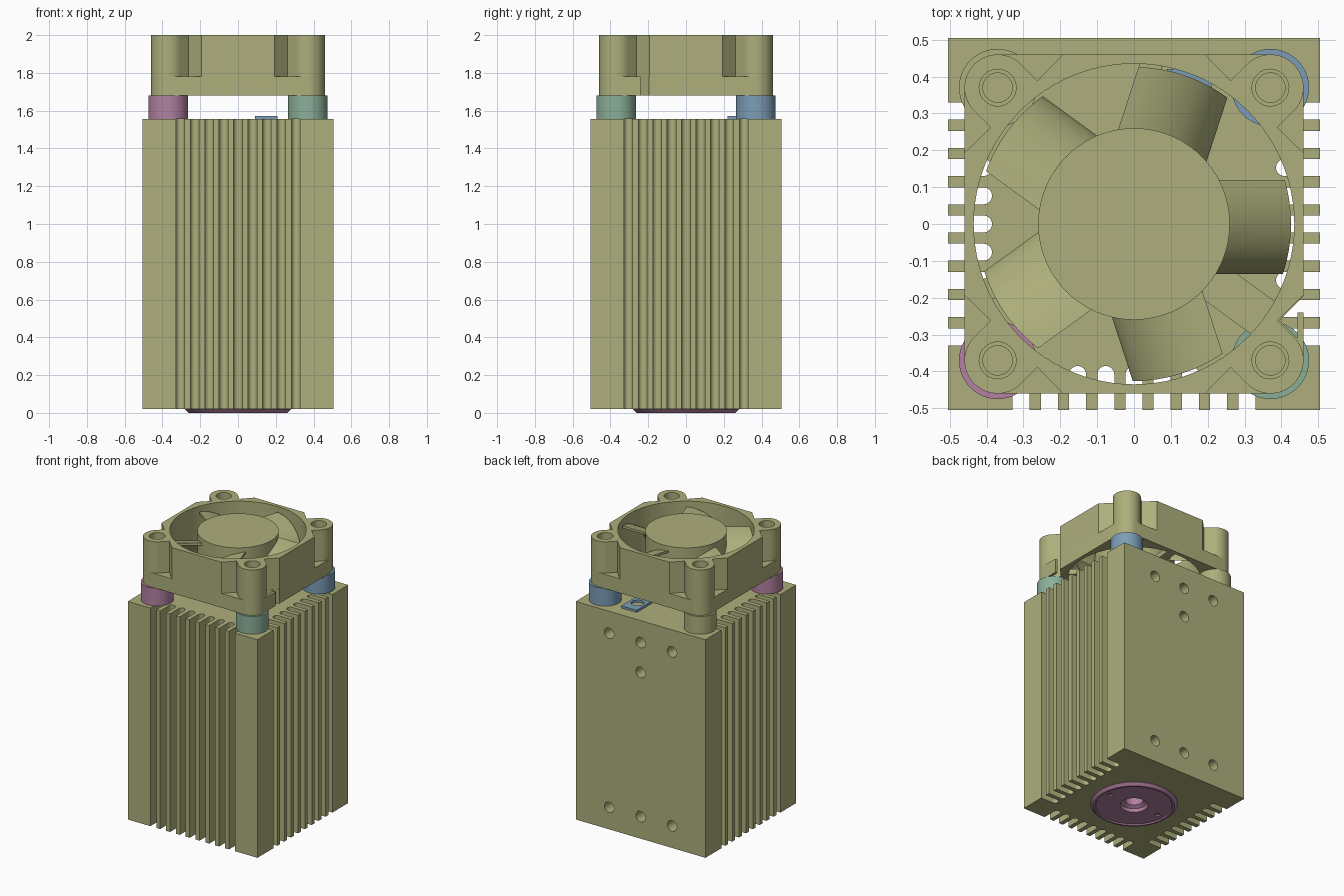
import bpy, bmesh, math
from math import sin, cos, pi, radians, sqrt

if "Cube" in bpy.data.objects:
    bpy.data.objects.remove(bpy.data.objects["Cube"])


def material(name, rgb):
    m = bpy.data.materials.new(name)
    m.diffuse_color = (*rgb, 1)
    m.use_nodes = True
    m.node_tree.nodes["Principled BSDF"].inputs["Base Color"].default_value = m.diffuse_color
    return m


KHAKI = material("khaki", (0.42, 0.43, 0.20))
PINK = material("pink", (0.45, 0.22, 0.36))
BLUE = material("blue", (0.20, 0.34, 0.47))
GREEN = material("sage_green", (0.26, 0.43, 0.32))


def finish(o, mat, angle=30):
    o.data.materials.clear()
    o.data.materials.append(mat)
    bpy.ops.object.select_all(action='DESELECT')
    o.select_set(True)
    bpy.context.view_layer.objects.active = o
    bpy.ops.object.shade_smooth_by_angle(angle=radians(angle))
    return o


def mesh_object(name, bm, mat):
    bmesh.ops.recalc_face_normals(bm, faces=bm.faces)
    me = bpy.data.meshes.new(name)
    bm.to_mesh(me)
    bm.free()
    o = bpy.data.objects.new(name, me)
    bpy.context.collection.objects.link(o)
    return finish(o, mat)


def circle(x, y, r, n=48):
    return [(x + r * cos(2 * pi * i / n), y + r * sin(2 * pi * i / n)) for i in range(n)]


def prism(name, loops, z0, z1, mat):
    """Extrude an outline (first loop) with holes (other loops) from z0 to z1."""
    cu = bpy.data.curves.new(name, 'CURVE')
    cu.dimensions = '2D'
    cu.fill_mode = 'BOTH'
    cu.extrude = (z1 - z0) / 2
    for pts in loops:
        s = cu.splines.new('POLY')
        s.points.add(len(pts) - 1)
        for p, (x, y) in zip(s.points, pts):
            p.co = (x, y, 0, 1)
        s.use_cyclic_u = True
    o = bpy.data.objects.new(name, cu)
    bpy.context.collection.objects.link(o)
    bpy.ops.object.select_all(action='DESELECT')
    o.select_set(True)
    bpy.context.view_layer.objects.active = o
    bpy.ops.object.convert(target='MESH')
    o = bpy.context.view_layer.objects.active
    bm = bmesh.new()
    bm.from_mesh(o.data)
    bmesh.ops.remove_doubles(bm, verts=bm.verts, dist=1e-5)
    bmesh.ops.recalc_face_normals(bm, faces=bm.faces)
    bmesh.ops.translate(bm, verts=bm.verts, vec=(0, 0, (z0 + z1) / 2))
    bm.to_mesh(o.data)
    bm.free()
    return finish(o, mat)


def turn(pts, k):
    """Rotate 2D points by k quarter turns."""
    for _ in range(k):
        pts = [(-y, x) for x, y in pts]
    return pts


def lathe(name, profile, mat, n=64):
    bm = bmesh.new()
    rings = [[bm.verts.new((r * cos(2 * pi * i / n), r * sin(2 * pi * i / n), z))
              for i in range(n)] for r, z in profile]
    for a, b in zip(rings, rings[1:]):
        for i in range(n):
            bm.faces.new((a[i], a[(i + 1) % n], b[(i + 1) % n], b[i]))
    bm.faces.new(rings[0])
    bm.faces.new(rings[-1])
    return mesh_object(name, bm, mat)


def cut(target, cutters):
    for c in cutters:
        m = target.modifiers.new("cut", 'BOOLEAN')
        m.operation = 'DIFFERENCE'
        m.solver = 'EXACT'
        m.object = c
        bpy.context.view_layer.objects.active = target
        bpy.ops.object.modifier_apply(modifier=m.name)
        bpy.data.objects.remove(c)


# heat sink body: slots on front, right and left, plain back
H = 0.505
slotted = [(-H, -H)]
for i in range(-4, 5):
    c = i * 0.0765
    slotted.append((c - 0.023, -H))
    slotted += [(c - 0.023 * cos(pi * j / 8), -0.408 + 0.023 * sin(pi * j / 8)) for j in range(9)]
    slotted.append((c + 0.023, -H))
body = prism("heat_sink_body", [slotted + turn(slotted, 1) + [(H, H)] + turn(slotted, 3)],
             0.02, 1.555, KHAKI)

# mounting holes in the back and the lens bore in the bottom
cutters = []


def drill(loc, r, depth, rot):
    bpy.ops.mesh.primitive_cylinder_add(vertices=32, radius=r, depth=depth, location=loc, rotation=rot)
    c = bpy.context.object
    c.hide_render = True
    cutters.append(c)


for x, z in [(-0.245, 1.40), (0, 1.40), (0.245, 1.40), (0, 1.19),
             (-0.245, 0.175), (0, 0.175), (0.245, 0.175)]:
    drill((x, H, z), 0.037, 0.2, (pi / 2, 0, 0))
drill((0, 0, 0), 0.11, 0.4, (0, 0, 0))
cut(body, cutters)
finish(body, KHAKI)

# lens ring underneath
ring = lathe("lens_ring", [(0.105, 0.19), (0.105, 0.021), (0.28, 0.021), (0.28, 0.018), (0.262, 0.0),
                           (0.25, 0.0), (0.245, 0.008), (0.09, 0.008), (0.085, 0.03),
                           (0.06, 0.045), (0.06, 0.17)], PINK)
cutters = []
for x in (-0.2, 0.2):
    drill((x, 0, 0), 0.018, 0.034, (0, 0, 0))
cut(ring, cutters)
finish(ring, PINK)

# four spacers under the fan
L = 0.37
for name, sx, sy, mat in [("front_left", -1, -1, PINK), ("front_right", 1, -1, GREEN),
                          ("back_right", 1, 1, BLUE), ("back_left", -1, 1, KHAKI)]:
    prism("spacer_" + name, [circle(sx * L, sy * L, 0.105), circle(sx * L, sy * L, 0.04, 32)],
          1.555, 1.68, mat)

# small connector on the body top
prism("connector", [[(0.09, 0.22), (0.21, 0.22), (0.21, 0.42), (0.09, 0.42)],
                    circle(0.15, 0.325, 0.042, 32)], 1.555, 1.571, BLUE)


# fan frame: rounded base plate, then notched housing with corner lugs
def lug_arc():
    return [(L + 0.09 * cos(a), -L + 0.09 * sin(a)) for a in [radians(-90 + 7.5 * i) for i in range(13)]]


def lug_holes(r):
    return [circle(sx * L, sy * L, r, 32) for sx in (-1, 1) for sy in (-1, 1)]


bore = circle(0, 0, 0.435, 96)
wire_notch = [(0.46, -0.24), (0.443, -0.24), (0.443, -0.31), (0.395, -0.262), (0.46, -0.195)]
plate = lug_arc() + wire_notch
for k in (1, 2, 3):
    plate += turn(lug_arc(), k)
prism("fan_base_plate", [plate, bore] + lug_holes(0.04), 1.68, 1.78, KHAKI)

wide_arc = [(L + 0.09 * cos(a), -L + 0.09 * sin(a)) for a in [radians(-135 + 7.5 * i) for i in range(25)]]
corner = [(0.193, -0.46), (0.262, -0.389)] + wide_arc + [(0.389, -0.262), (0.46, -0.193)]
housing = []
for k in range(4):
    housing += turn(corner, k)
prism("fan_housing", [housing, bore] + lug_holes(0.05), 1.78, 2.0, KHAKI)

# fan hub, motor mount and struts
prism("fan_hub", [circle(0, 0, 0.26, 80)], 1.74, 1.995, KHAKI)
prism("motor_mount", [circle(0, 0, 0.26, 80)], 1.68, 1.735, KHAKI)
for i, w in enumerate((0.055, 0.03, 0.03)):
    a = radians(-36 + 120 * i)
    box = [(0.22, -w), (0.438, -w), (0.438, w), (0.22, w)]
    prism(f"strut_{i + 1}", [[(x * cos(a) - y * sin(a), x * sin(a) + y * cos(a)) for x, y in box]],
          1.682, 1.72, KHAKI)

# five curved blades
for k in range(5):
    bm = bmesh.new()
    a0, a1, n = 0.2, 1.4, 12
    rows = []
    for i in range(n + 1):
        a = a0 + (a1 - a0) * i / n
        y = 0.12 - 0.255 * (sin(a) - sin(a0)) / (sin(a1) - sin(a0))
        z = 1.74 + 0.23 * cos(a)
        rows.append([bm.verts.new((sqrt(r * r - y * y), y, z + dz))
                     for r, dz in ((0.25, 0), (0.426, 0), (0.426, -0.016), (0.25, -0.016))])
    for p, q in zip(rows, rows[1:]):
        for j in range(4):
            bm.faces.new((p[j], p[(j + 1) % 4], q[(j + 1) % 4], q[j]))
    bm.faces.new(rows[0])
    bm.faces.new(rows[-1])
    blade = mesh_object(f"fan_blade_{k + 1}", bm, KHAKI)
    blade.rotation_euler.z = radians(72 * k)
